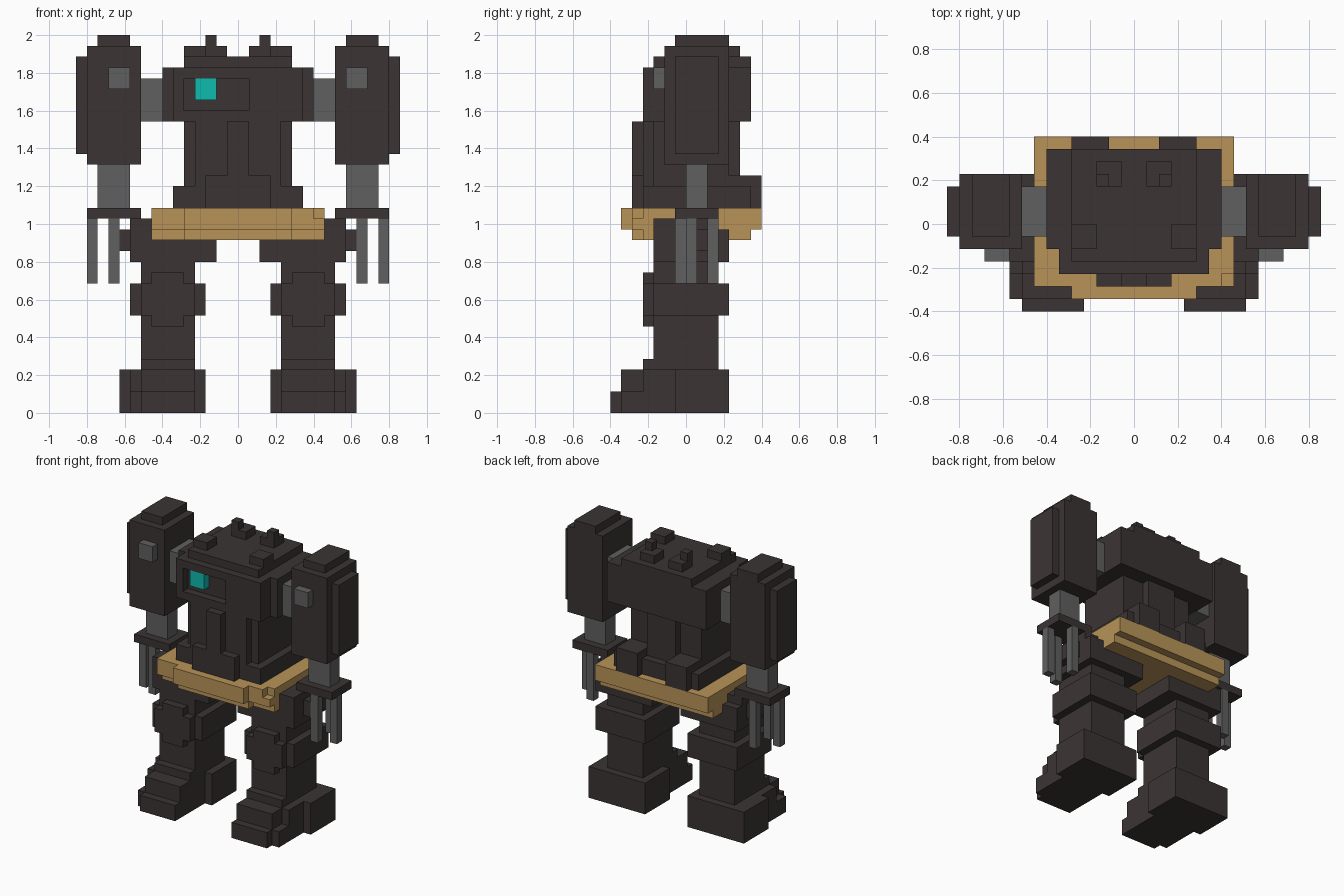
import bpy, bmesh

cube = bpy.data.objects.get("Cube")
if cube:
    bpy.data.objects.remove(cube, do_unlink=True)

U = 2 / 35  # one block


def material(name, rgb):
    m = bpy.data.materials.new(name)
    m.use_nodes = True
    col = (*rgb, 1)
    m.diffuse_color = col
    m.node_tree.nodes["Principled BSDF"].inputs["Base Color"].default_value = col
    return m


DARK = material("dark_armour", (0.044, 0.034, 0.034))
GREY = material("grey_metal", (0.117, 0.117, 0.117))
TAN = material("tan_belt", (0.479, 0.296, 0.098))
TEAL = material("teal_eye", (0.005, 0.50, 0.43))


def part(name, mat, *boxes, side=1):
    """Blocky part; each box is (x0, x1, y0, y1, z0, z1) in block units."""
    bm = bmesh.new()
    for x0, x1, y0, y1, z0, z1 in boxes:
        if side < 0:
            x0, x1 = -x1, -x0
        cubelet = bmesh.ops.create_cube(bm, size=1)["verts"]
        for v in cubelet:
            v.co.x = U * (x1 if v.co.x > 0 else x0)
            v.co.y = U * (y1 if v.co.y > 0 else y0)
            v.co.z = U * (z1 if v.co.z > 0 else z0)
    me = bpy.data.meshes.new(name)
    bm.to_mesh(me)
    bm.free()
    me.materials.append(mat)
    ob = bpy.data.objects.new(name, me)
    bpy.context.collection.objects.link(ob)
    return ob


def pair(name, mat, *boxes):
    part("left_" + name, mat, *boxes, side=1)
    part("right_" + name, mat, *boxes, side=-1)


# Legs
pair("foot", DARK,
     (4, 9, -7, -6, 0, 2), (4, 10, -6, 4, 0, 2),
     (4, 9, -6, -4, 2, 4), (4, 10, -4, 4, 2, 4),
     (10, 11, -1, 4, 0, 4), (3, 4, -1, 4, 0, 4),
     (4, 9, -4, -3, 4, 5))
pair("shin", DARK, (4, 9, -3, 3, 4, 14))
pair("knee", DARK, (3, 10, -3, 4, 9, 12),
     (4, 9, -4, -3, 9, 12), (5, 8, -4, -3, 8, 13))
pair("thigh", DARK, (2, 10, -3, 4, 14, 17), (2, 10, -3, 3, 17, 18),
     (10, 11, -1, 2, 15, 17))

# Belt, with a chipped front corner
part("belt", TAN,
     (-8, 8, -4, 6, 16, 17), (-5, 5, -5, -4, 16, 17),
     (-8, 8, -5, 7, 17, 18), (-8, 7, -5, 7, 18, 19),
     (7, 8, -4, 7, 18, 19), (-5, 5, -6, -5, 17, 19))

# Lower torso
part("abdomen", DARK, (-6, 6, -4, 6, 19, 21), (-4, 4, -4, 4, 21, 27),
     (-2, 2, 4, 5, 21, 27))
pair("side_rib", DARK, (4, 5, -3, 4, 21, 27))
part("front_plate", DARK, (-3, 3, -5, -4, 19, 22), (-1, 1, -5, -4, 22, 27))
pair("back_block", DARK, (2, 5, 4, 7, 19, 22))

# Chest with a recessed visor slot
part("chest", DARK,
     (-7, 7, -2, 6, 27, 32), (-6, 6, -3, -2, 27, 32),
     (-6, 6, -4, -3, 27, 28), (-6, 6, -4, -3, 31, 32),
     (-6, -5, -4, -3, 28, 31), (1, 6, -4, -3, 28, 31))
part("eye", TEAL, (-4, -2, -4, -3, 29, 31))
part("chest_top", DARK, (-5, 5, -3, 6, 32, 33))
pair("top_block", DARK, (3, 5, -2, 0, 33, 34))
pair("antenna", DARK, (1, 3, 3, 5, 33, 34), (2, 3, 3, 4, 34, 35))

# Arms
pair("shoulder_joint", GREY, (7, 9, -1, 3, 27, 31))
pair("upper_arm", DARK, (9, 14, -2, 4, 23, 34),
     (14, 15, -1, 3, 24, 33), (10, 13, -1, 4, 34, 35))
pair("arm_lamp", GREY, (10, 12, -3, -2, 30, 32))
pair("forearm", GREY, (10, 13, 0, 2, 19, 23))
pair("hand_plate", DARK, (9, 14, -1, 3, 18, 19))
pair("claws", GREY, (11, 12, -1, 0, 12, 18), (11, 12, 2, 3, 12, 18),
     (13, 14, 0, 1, 12, 18))
